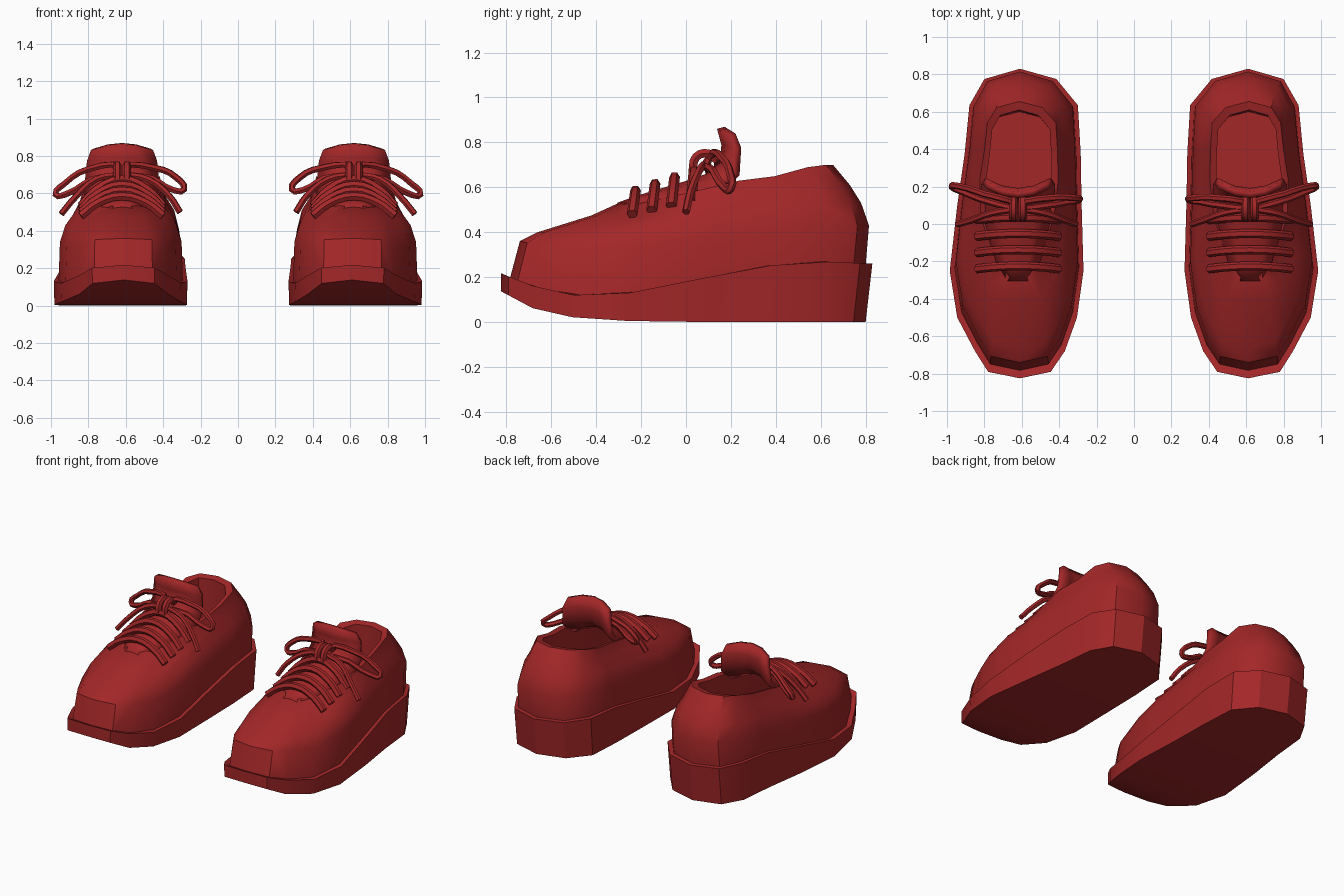
import bpy, bmesh, math
from mathutils import Vector

cube = bpy.data.objects.get("Cube")
if cube:
    bpy.data.objects.remove(cube)

red = bpy.data.materials.new("deep red")
red.use_nodes = True
RED = (0.37, 0.02, 0.021, 1)
red.diffuse_color = RED
red.node_tree.nodes["Principled BSDF"].inputs["Base Color"].default_value = RED

CX = 0.62
# Shoe plan from heel to toe: y, inner x, outer x
PLAN = [(.83, .61, .61), (.775, .415, .80), (.635, .30, .88), (.38, .285, .905),
        (.1, .28, .945), (-.25, .27, .985), (-.5, .305, .945), (-.68, .37, .85),
        (-.79, .445, .78), (-.825, .61, .61)]
OUTLINE = [(r, y) for y, l, r in PLAN] + [(l, y) for y, l, r in PLAN[-2:0:-1]]
N = len(OUTLINE)


def interp(table, t):
    """Piecewise linear lookup in a list of (position, value)."""
    if t <= table[0][0]:
        return table[0][1]
    for (a, va), (b, vb) in zip(table, table[1:]):
        if t <= b:
            return va + (vb - va) * (t - a) / (b - a)
    return table[-1][1]


def ring(scale, front, back, heights, taper=((0, 1),)):
    """Plan outline scaled in x, stretched between front and back in y."""
    points = []
    for x, y in OUTLINE:
        y = front + (y + .825) / 1.655 * (back - front)
        k = scale * interp(taper, y)
        points.append((CX + (x - CX) * k, y, interp(heights, y)))
    return points


def finish(obj, angle):
    obj.data.materials.clear()
    obj.data.materials.append(red)
    bpy.ops.object.select_all(action='DESELECT')
    obj.select_set(True)
    bpy.context.view_layer.objects.active = obj
    bpy.ops.object.shade_smooth_by_angle(angle=math.radians(angle))


def mesh_object(name, bm, angle):
    bmesh.ops.recalc_face_normals(bm, faces=bm.faces)
    mesh = bpy.data.meshes.new(name)
    bm.to_mesh(mesh)
    bm.free()
    obj = bpy.data.objects.new(name, mesh)
    bpy.context.collection.objects.link(obj)
    finish(obj, angle)
    return obj


def loft(name, rings, side, angle):
    """Skin the rings and close both ends with strips across the shoe."""
    bm = bmesh.new()
    rows = [[bm.verts.new((x * side, y, z)) for x, y, z in r] for r in rings]
    for a, b in zip(rows, rows[1:]):
        for i in range(N):
            j = (i + 1) % N
            bm.faces.new((a[i], a[j], b[j], b[i]))
    for row in (rows[0], rows[-1]):
        for i in range(N // 2):
            quad = [row[i], row[i + 1], row[N - i - 1], row[(N - i) % N]]
            bm.faces.new(list(dict.fromkeys(quad)))
    return mesh_object(name, bm, angle)


def cord(name, points, side, radius, cyclic=False):
    """Lace along a smooth path, turned into a mesh."""
    data = bpy.data.curves.new(name, 'CURVE')
    data.dimensions = '3D'
    data.bevel_depth = radius
    data.bevel_resolution = 1
    data.resolution_u = 3
    data.use_fill_caps = True
    spline = data.splines.new('BEZIER')
    spline.bezier_points.add(len(points) - 1)
    spline.use_cyclic_u = cyclic
    for p, (x, y, z) in zip(spline.bezier_points, points):
        p.co = ((CX + x) * side, y, z)
        p.handle_left_type = p.handle_right_type = 'AUTO'
    obj = bpy.data.objects.new(name, data)
    bpy.context.collection.objects.link(obj)
    bpy.ops.object.select_all(action='DESELECT')
    obj.select_set(True)
    bpy.context.view_layer.objects.active = obj
    bpy.ops.object.convert(target='MESH')
    finish(bpy.context.view_layer.objects.active, 50)


def tongue(name, side):
    # Path up the throat: y, z, half width, drop of edges, setback of edges
    path = [(-.30, .515, .05, .01, 0), (-.2, .55, .11, .03, 0), (0, .61, .17, .06, 0),
            (.1, .645, .19, .08, .02), (.165, .70, .19, .04, .06),
            (.175, .79, .18, .015, .055), (.155, .865, .16, .03, .05)]
    bm = bmesh.new()
    rows = []
    for y, z, w, drop, setback in path:
        rows.append([bm.verts.new(((CX + w * u) * side, y + setback * u * u, z - drop * u * u))
                     for u in (-1, -.5, 0, .5, 1)])
    for a, b in zip(rows, rows[1:]):
        for i in range(4):
            bm.faces.new((a[i], a[i + 1], b[i + 1], b[i]))
    obj = mesh_object(name, bm, 45)
    solid = obj.modifiers.new("thickness", 'SOLIDIFY')
    solid.thickness = .035
    solid.offset = 0


# Height profiles along the shoe
SOLE_TOP = [(-.83, .22), (-.75, .185), (-.65, .15), (-.5, .12), (-.25, .13), (0, .18),
            (.35, .25), (.6, .27), (.83, .26)]
SOLE_BASE = [(-.83, .14), (-.68, .06), (-.5, .02), (-.27, .005), (-.1, 0)]
COLLAR = [(-.3, .53), (-.1, .55), (.05, .585), (.2, .625), (.4, .65), (.58, .70)]
THROAT = [(-.3, .5), (.15, 1)]
SOLE_RECESS = [(y, z - .03) for y, z in SOLE_TOP]
UPPER_BASE = [(y, z - .01) for y, z in SOLE_TOP]

for side, label in ((1, "left"), (-1, "right")):
    # Wedge sole with a rim around the upper
    loft(label + "_sole", [
        ring(.99, -.825, .80, SOLE_BASE),
        ring(1, -.825, .83, SOLE_TOP),
        ring(.92, -.775, .79, SOLE_TOP),
        ring(.86, -.72, .74, SOLE_RECESS)], side, 28)

    # Upper: outer wall, collar edge and hollow inside
    loft(label + "_upper", [
        ring(.93, -.785, .80, UPPER_BASE),
        ring(.91, -.74, .815, [(-.74, .36), (-.5, .31), (0, .36), (.5, .42), (.8, .43)]),
        ring(.83, -.66, .78, [(-.66, .40), (-.4, .40), (0, .45), (.5, .53), (.78, .53)]),
        ring(.70, -.42, .73, [(-.42, .475), (-.2, .465), (0, .50), (.3, .57), (.73, .61)]),
        ring(.63, -.30, .655, COLLAR, THROAT),
        ring(.53, -.27, .61, [(y, z - .01) for y, z in COLLAR], THROAT),
        ring(.56, -.25, .60, [(0, .32)])], side, 40)

    tongue(label + "_tongue", side)

    # Lace bars arched over the tongue
    for i in range(4):
        y, z = -.225 + .087 * i, .585 + .03 * i
        arch = [(u * .22, y - .015 * u * u, z - (.105 + .012 * i) * u * u)
                for u in (-1, -.6, 0, .6, 1)]
        cord(f"{label}_lace_bar_{i + 1}", arch, side, .024)

    # Bow: two loops, two loose ends and a wrapped knot
    cord(label + "_outer_bow_loop", [(.02, .10, .725), (.18, .16, .73), (.31, .20, .65),
         (.355, .20, .595), (.29, .17, .60), (.16, .12, .675)], side, .018, True)
    cord(label + "_inner_bow_loop", [(-.02, .10, .725), (-.18, .14, .735), (-.29, .14, .685),
         (-.33, .13, .62), (-.27, .12, .62), (-.16, .10, .68)], side, .018, True)
    cord(label + "_outer_lace_end", [(.02, .08, .70), (.14, .06, .675), (.25, .02, .58),
         (.325, 0, .49)], side, .018)
    cord(label + "_inner_lace_end", [(-.02, .08, .70), (-.14, .06, .675), (-.25, .02, .59),
         (-.31, 0, .50)], side, .018)
    for i, x in enumerate((-.025, .025)):
        cord(f"{label}_knot_wrap_{i + 1}", [(x, .03, .67), (x, .045, .735), (x, .10, .75),
             (x, .14, .72)], side, .022)
